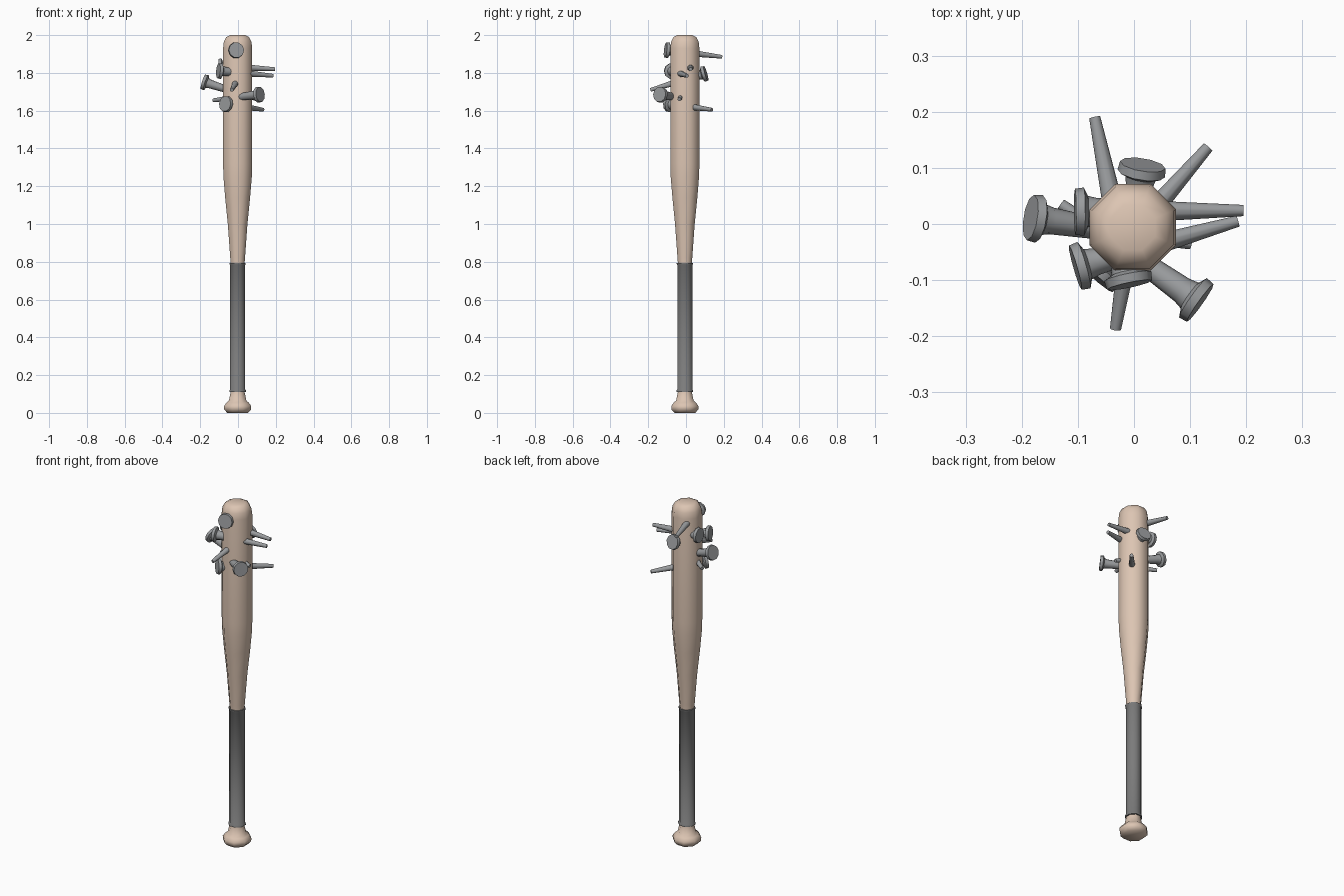
import bpy, bmesh, math
from mathutils import Vector

if "Cube" in bpy.data.objects:
    bpy.data.objects.remove(bpy.data.objects["Cube"])


def material(name, rgb):
    m = bpy.data.materials.new(name)
    m.diffuse_color = (*rgb, 1)
    m.use_nodes = True
    m.node_tree.nodes["Principled BSDF"].inputs["Base Color"].default_value = m.diffuse_color
    return m


def lathe(name, profile, sides, mat, angle, turn=0.0):
    """Revolve (radius, z) points round z and cap both ends."""
    bm = bmesh.new()
    rings = []
    for r, z in profile:
        rings.append([bm.verts.new((r * math.cos(turn + 2 * math.pi * i / sides),
                                    r * math.sin(turn + 2 * math.pi * i / sides), z))
                      for i in range(sides)])
    for a, b in zip(rings, rings[1:]):
        for i in range(sides):
            j = (i + 1) % sides
            bm.faces.new((a[i], a[j], b[j], b[i]))
    bm.faces.new(rings[0][::-1])
    bm.faces.new(rings[-1])
    bmesh.ops.recalc_face_normals(bm, faces=bm.faces)
    mesh = bpy.data.meshes.new(name)
    bm.to_mesh(mesh)
    bm.free()
    mesh.materials.append(mat)
    ob = bpy.data.objects.new(name, mesh)
    bpy.context.collection.objects.link(ob)
    bpy.ops.object.select_all(action='DESELECT')
    ob.select_set(True)
    bpy.context.view_layer.objects.active = ob
    bpy.ops.object.shade_smooth_by_angle(angle=math.radians(angle))
    return ob


wood = material("wood", (0.72, 0.56, 0.45))
tape = material("grip_tape", (0.2, 0.2, 0.2))
steel = material("steel", (0.32, 0.33, 0.34))

# Profiles are given as flat-to-centre distances of an octagon
octagon = 1 / math.cos(math.pi / 8)
axis = (-0.002, -0.006, 0)

# Wooden bat: knob, handle, flare, barrel, rounded tip
bat_profile = [(0.055, 0), (0.071, 0.018), (0.072, 0.036), (0.06, 0.053),
               (0.046, 0.066), (0.037, 0.11), (0.035, 0.13), (0.036, 0.78),
               (0.039, 0.82), (0.052, 1.0), (0.066, 1.14), (0.075, 1.25),
               (0.077, 1.32), (0.077, 1.93), (0.073, 1.965),
               (0.06, 1.99), (0.04, 2.0)]
bat = lathe("bat", [(r * octagon, z) for r, z in bat_profile], 8, wood, 50, math.pi / 8)
bat.location = axis

# Grip wrap with a small rim at each end
grip_profile = [(0.036, 0.111), (0.044, 0.111), (0.044, 0.119), (0.040, 0.124),
                (0.040, 0.782), (0.043, 0.787), (0.043, 0.794), (0.037, 0.794)]
grip = lathe("grip", [(r * octagon, z) for r, z in grip_profile], 8, tape, 50, math.pi / 8)
grip.location = axis

# Nails driven through the barrel: (head centre, tip)
nails = [((-0.175, 0.010, 1.75), (0.100, -0.035, 1.66)),
         ((-0.095, 0.022, 1.835), (0.195, 0.024, 1.82)),
         ((-0.095, -0.075, 1.81), (0.185, 0.005, 1.785)),
         ((-0.063, -0.087, 1.635), (0.132, 0.137, 1.605)),
         ((-0.010, -0.099, 1.92), (-0.070, 0.190, 1.885)),
         ((0.014, 0.096, 1.795), (-0.033, -0.187, 1.71)),
         ((0.110, -0.135, 1.685), (-0.130, 0.035, 1.655))]
for n, (head, tip) in enumerate(nails, 1):
    head, tip = Vector(head), Vector(tip)
    d = tip - head
    length = d.length
    nail = lathe(f"nail_{n}", [(0.041, -0.010), (0.043, 0.006), (0.028, 0.013),
                               (0.024, 0.03), (0.010, length)], 10, steel, 40)
    nail.rotation_euler = d.to_track_quat('Z', 'Y').to_euler()
    nail.location = head
